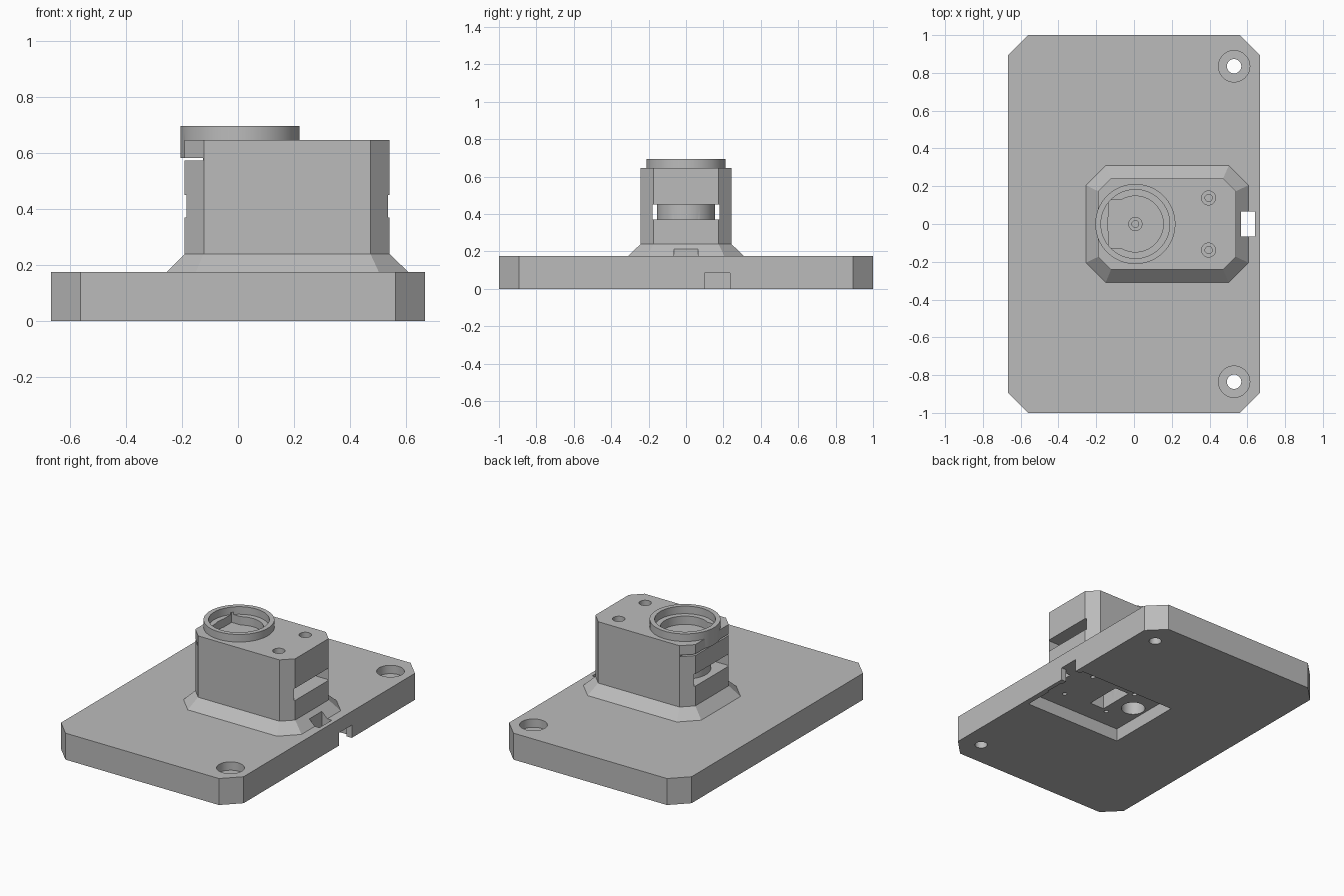
import bpy, bmesh, math

if "Cube" in bpy.data.objects:
    bpy.data.objects.remove(bpy.data.objects["Cube"], do_unlink=True)

grey = bpy.data.materials.new("plain_grey")
grey.use_nodes = True
colour = (0.5, 0.5, 0.5, 1)
grey.diffuse_color = colour
grey.node_tree.nodes["Principled BSDF"].inputs["Base Color"].default_value = colour


def make_object(name, bm):
    bmesh.ops.recalc_face_normals(bm, faces=bm.faces)
    mesh = bpy.data.meshes.new(name)
    bm.to_mesh(mesh)
    bm.free()
    mesh.materials.append(grey)
    obj = bpy.data.objects.new(name, mesh)
    bpy.context.collection.objects.link(obj)
    return obj


def octagon(x0, x1, half_y, cut):
    """Rectangle outline with chamfered corners."""
    return [(x0 + cut, -half_y), (x1 - cut, -half_y), (x1, cut - half_y), (x1, half_y - cut),
            (x1 - cut, half_y), (x0 + cut, half_y), (x0, half_y - cut), (x0, cut - half_y)]


def loft(name, sections):
    """Solid through a stack of (z, outline) sections."""
    bm = bmesh.new()
    rings = [[bm.verts.new((x, y, z)) for x, y in outline] for z, outline in sections]
    n = len(rings[0])
    for low, high in zip(rings, rings[1:]):
        for i in range(n):
            j = (i + 1) % n
            bm.faces.new((low[i], low[j], high[j], high[i]))
    bm.faces.new(rings[0])
    bm.faces.new(rings[-1])
    return make_object(name, bm)


def box(x0, x1, y0, y1, z0, z1, name="cutter"):
    outline = [(x0, y0), (x1, y0), (x1, y1), (x0, y1)]
    return loft(name, [(z0, outline), (z1, outline)])


def cylinder(x, y, r, z0, z1, name="cutter", sides=64):
    turn = 2 * math.pi / sides
    outline = [(x + r * math.cos(i * turn), y + r * math.sin(i * turn)) for i in range(sides)]
    return loft(name, [(z0, outline), (z1, outline)])


def combine(target, tool, operation):
    """Apply a boolean and discard the tool."""
    tool.hide_render = True
    mod = target.modifiers.new("combine", "BOOLEAN")
    mod.operation = operation
    mod.solver = "EXACT"
    mod.object = tool
    bpy.context.view_layer.objects.active = target
    bpy.ops.object.modifier_apply(modifier=mod.name)
    bpy.data.objects.remove(tool, do_unlink=True)


# Base plate
plate = octagon(-0.667, 0.667, 1.0, 0.106)
body = loft("mount_body", [(0, plate), (0.175, plate)])

# Sloped skirt and tower
foot = octagon(-0.255, 0.607, 0.31, 0.105)
wall = octagon(-0.19, 0.54, 0.242, 0.068)
combine(body, loft("tower", [(0.13, foot), (0.175, foot), (0.24, wall), (0.645, wall)]), "UNION")

# Round collar on top
CX = 0.007
combine(body, cylinder(CX, 0, 0.212, 0.58, 0.695, "collar", 96), "UNION")

cutters = [
    # Stepped bore of the collar with a flat-sided bay
    cylinder(CX, 0, 0.182, 0.645, 0.8, sides=96),
    cylinder(CX, 0, 0.148, 0.59, 0.8, sides=96),
    box(-0.135, 0, -0.127, 0.127, 0.59, 0.66),
    cylinder(CX, 0, 0.035, 0.58, 0.62, sides=32),
    cylinder(CX, 0, 0.018, 0.53, 0.6, sides=32),
    # Thin seam under the collar
    box(-0.25, -0.125, -0.3, 0.3, 0.572, 0.582),
    # Slot through the tower
    box(-0.3, 0.7, -0.18, 0.18, 0.37, 0.45),
    # Pocket underneath, cable notch and vertical opening
    box(-0.08, 0.63, -0.26, 0.26, -0.1, 0.085),
    box(0.55, 0.8, 0.1, 0.235, -0.1, 0.084),
    box(0.567, 0.64, -0.065, 0.065, -0.1, 0.3),
    # Shaft hole and cable opening in the pocket ceiling
    cylinder(CX, 0, 0.073, 0.05, 0.3, sides=48),
    box(0.145, 0.25, -0.12, 0.12, 0.05, 0.4),
]
for side in (-1, 1):
    # Countersunk plate holes, top screw holes, pocket screw holes
    cutters += [
        cylinder(0.53, side * 0.835, 0.038, -0.1, 0.3, sides=48),
        cylinder(0.53, side * 0.835, 0.083, 0.12, 0.3, sides=48),
        cylinder(0.395, side * 0.138, 0.037, 0.61, 0.8, sides=32),
        cylinder(0.395, side * 0.138, 0.019, 0.5, 0.65, sides=32),
        cylinder(0.445, side * 0.135, 0.014, 0.05, 0.2, sides=24),
        cylinder(0.11, side * 0.135, 0.014, 0.05, 0.2, sides=24),
    ]
for cutter in cutters:
    combine(body, cutter, "DIFFERENCE")

# Round core standing inside the slot
combine(body, cylinder(CX, 0, 0.155, 0.36, 0.46, "slot_core"), "UNION")

bpy.ops.object.select_all(action="DESELECT")
body.select_set(True)
bpy.context.view_layer.objects.active = body
bpy.ops.object.shade_smooth_by_angle(angle=math.radians(30))
